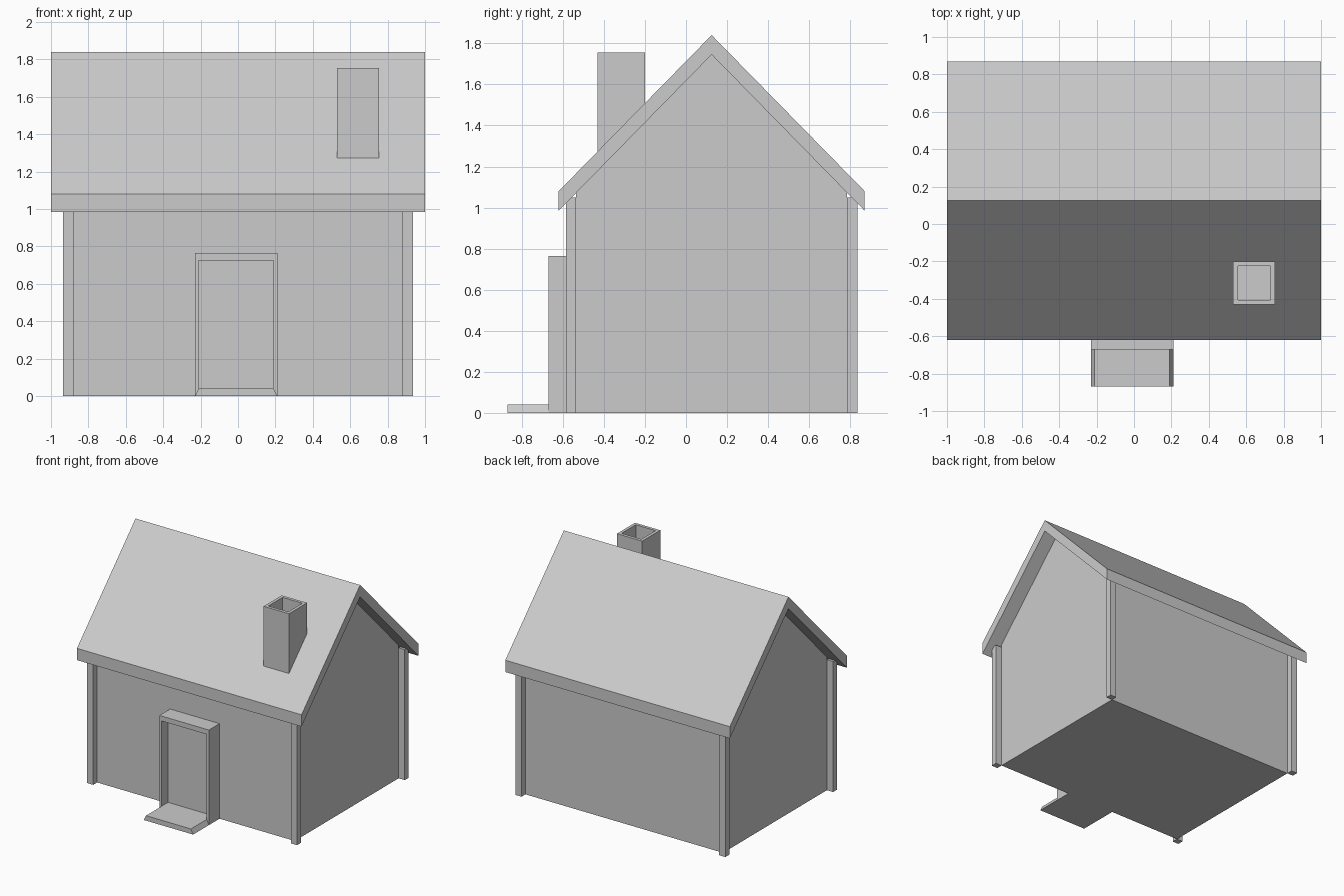
import bpy
import bmesh

if "Cube" in bpy.data.objects:
    bpy.data.objects.remove(bpy.data.objects["Cube"], do_unlink=True)

grey = bpy.data.materials.new("plain grey")
grey.use_nodes = True
grey.diffuse_color = (0.6, 0.6, 0.6, 1)
grey.node_tree.nodes["Principled BSDF"].inputs["Base Color"].default_value = (0.6, 0.6, 0.6, 1)


def finish(name, bm):
    bmesh.ops.recalc_face_normals(bm, faces=bm.faces)
    mesh = bpy.data.meshes.new(name)
    bm.to_mesh(mesh)
    bm.free()
    mesh.materials.append(grey)
    obj = bpy.data.objects.new(name, mesh)
    bpy.context.collection.objects.link(obj)
    return obj


def prism(name, profile, start, end, axis):
    """Extrude a profile along x (profile in y, z) or along y (profile in x, z)."""
    bm = bmesh.new()
    points = [(start, a, b) if axis == "x" else (a, start, b) for a, b in profile]
    face = bm.faces.new([bm.verts.new(p) for p in points])
    moved = bmesh.ops.extrude_face_region(bm, geom=[face])["geom"]
    shift = (end - start, 0, 0) if axis == "x" else (0, end - start, 0)
    bmesh.ops.translate(bm, vec=shift, verts=[g for g in moved if isinstance(g, bmesh.types.BMVert)])
    return finish(name, bm)


def box(name, xs, ys, zs):
    profile = [(xs[0], zs[0]), (xs[1], zs[0]), (xs[1], zs[1]), (xs[0], zs[1])]
    return prism(name, profile, ys[0], ys[1], "y")


RIDGE = 0.125
FRONT, BACK = -0.535, 0.785
SIDE = 0.88
EAVE = 0.745

# Solid house body with gabled ends
prism("walls", [(FRONT, 0), (BACK, 0), (BACK, 1.075), (RIDGE, 1.745), (FRONT, 1.075)],
      -SIDE, SIDE, "x")

# Roof slab with vertical eave faces
prism("roof", [(RIDGE - EAVE, 0.985), (RIDGE, 1.745), (RIDGE + EAVE, 0.985),
               (RIDGE + EAVE, 1.08), (RIDGE, 1.84), (RIDGE - EAVE, 1.08)],
      -1, 1, "x")

# Corner posts standing outside each wall corner
for side, sx in (("right", -1), ("left", 1)):
    xs = sorted((sx * SIDE, sx * 0.935))
    for end, ys in (("front", (FRONT - 0.05, FRONT)), ("back", (BACK, BACK + 0.05))):
        box(f"{end}_{side}_post", xs, ys, (0, 1.05))

# Door frame, recessed door and the doorstep with sloped sides
L, R = -0.23, 0.21
prism("door_frame", [(L, 0), (L, 0.765), (R, 0.765), (R, 0), (R - 0.02, 0),
                     (R - 0.02, 0.725), (L + 0.02, 0.725), (L + 0.02, 0)],
      -0.67, FRONT, "y")
box("door", (L + 0.02, R - 0.02), (-0.59, FRONT), (0, 0.725))
prism("doorstep", [(L, 0), (R, 0), (R - 0.02, 0.04), (L + 0.02, 0.04)],
      -0.87, -0.59, "y")

# Chimney with a sunken flue
chimney = box("chimney", (0.53, 0.755), (-0.43, -0.2), (1.2, 1.755))
bm = bmesh.new()
bm.from_mesh(chimney.data)
top = max(bm.faces, key=lambda f: f.calc_center_median().z)
bmesh.ops.inset_region(bm, faces=[top], thickness=0.035)
sunk = bmesh.ops.extrude_face_region(bm, geom=[top])["geom"]
bmesh.ops.translate(bm, vec=(0, 0, -0.12), verts=[g for g in sunk if isinstance(g, bmesh.types.BMVert)])
if top.is_valid:
    bmesh.ops.delete(bm, geom=[top], context="FACES_ONLY")
bmesh.ops.recalc_face_normals(bm, faces=bm.faces)
bm.to_mesh(chimney.data)
bm.free()
